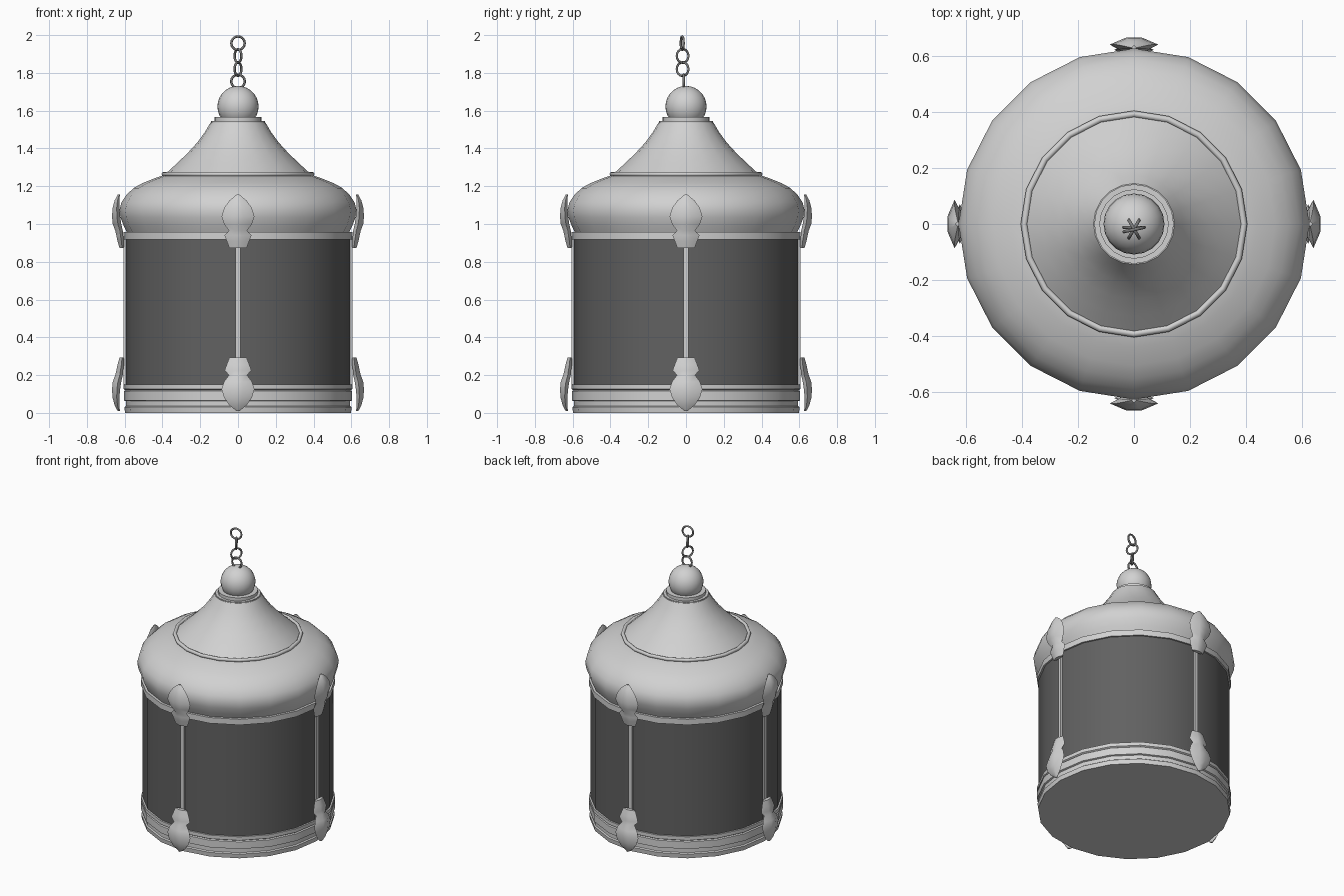
import bpy, bmesh, math
from mathutils import Matrix, Vector

SIDES = 20
cube = bpy.data.objects.get("Cube")
if cube:
    bpy.data.objects.remove(cube, do_unlink=True)


def material(name, value):
    mat = bpy.data.materials.new(name)
    mat.use_nodes = True
    colour = (value, value, value, 1)
    mat.diffuse_color = colour
    mat.node_tree.nodes["Principled BSDF"].inputs["Base Color"].default_value = colour
    return mat


silver = material("silver metal", 0.64)
glass = material("dark glass", 0.12)
iron = material("chain iron", 0.2)


def finish(name, bm, mat, angle=35):
    bmesh.ops.recalc_face_normals(bm, faces=bm.faces)
    mesh = bpy.data.meshes.new(name)
    bm.to_mesh(mesh)
    bm.free()
    mesh.materials.append(mat)
    obj = bpy.data.objects.new(name, mesh)
    bpy.context.collection.objects.link(obj)
    bpy.ops.object.select_all(action="DESELECT")
    obj.select_set(True)
    bpy.context.view_layer.objects.active = obj
    bpy.ops.object.shade_smooth_by_angle(angle=math.radians(angle))
    return obj


def loft(bm, rings, cyclic=False):
    """Bridge closed rings of points; cap the ends unless cyclic."""
    loops = [[bm.verts.new(p) for p in ring] for ring in rings]
    pairs = list(zip(loops, loops[1:]))
    if cyclic:
        pairs.append((loops[-1], loops[0]))
    else:
        bm.faces.new(loops[0])
        bm.faces.new(loops[-1])
    for a, b in pairs:
        for i in range(len(a)):
            j = (i + 1) % len(a)
            bm.faces.new((a[i], a[j], b[j], b[i]))


def circle(r, z, n=SIDES):
    return [(r * math.cos(math.tau * i / n), r * math.sin(math.tau * i / n), z)
            for i in range(n)]


def lathe(name, profile, mat, angle=35):
    bm = bmesh.new()
    loft(bm, [circle(r, z) for r, z in profile])
    return finish(name, bm, mat, angle)


def torus(name, major, minor, mat, n, m, matrix):
    bm = bmesh.new()
    steps = [math.tau * k / m for k in range(m)]
    loft(bm, [circle(major + minor * math.cos(a), minor * math.sin(a), n)
              for a in steps], cyclic=True)
    bm.transform(matrix)
    return finish(name, bm, mat, 65)


# Body: stepped base, glass drum and upper band
lathe("base", [(0.598, 0), (0.602, 0.03), (0.594, 0.036), (0.594, 0.062), (0.604, 0.066),
               (0.604, 0.115), (0.596, 0.12), (0.605, 0.126), (0.605, 0.15)], silver, 25)
lathe("glass_drum", [(0.594, 0.14), (0.594, 0.93)], glass)
lathe("upper_band", [(0.605, 0.918), (0.605, 0.957)], silver)

# Roof: bulging dome, edge ring, flared cone, collar and ball
lathe("dome", [(0.585, 0.95), (0.605, 0.99), (0.622, 0.035 + 1), (0.627, 1.075),
               (0.617, 1.115), (0.59, 1.155), (0.553, 1.19), (0.505, 1.217),
               (0.44, 1.243), (0.38, 1.262)], silver)
torus("roof_ring", 0.393, 0.012, silver, SIDES, 8, Matrix.Translation((0, 0, 1.264)))
lathe("roof_cone", [(0.388, 1.262), (0.33, 1.315), (0.27, 1.372), (0.215, 1.432),
                    (0.175, 1.487), (0.145, 1.538)], silver)
lathe("collar", [(0.142, 1.53), (0.142, 1.545), (0.124, 1.545), (0.124, 1.566)], silver)
bm = bmesh.new()
bmesh.ops.create_uvsphere(bm, u_segments=SIDES, v_segments=14, radius=0.109)
bm.transform(Matrix.Translation((0, 0, 1.622)))
finish("ball", bm, silver)

# Chain: linked rings, each turned about the vertical
for k, (z, y, turn) in enumerate([(1.755, -0.012, 0), (1.82, -0.018, 60),
                                  (1.89, -0.018, -60), (1.957, -0.02, 12)]):
    place = (Matrix.Translation((0, y, z))
             @ Matrix.Rotation(math.radians(turn), 4, "Z")
             @ Matrix.Rotation(math.pi / 2, 4, "X"))
    torus("chain_link_%d" % (k + 1), 0.036, 0.0065, iron, 16, 6, place)


# Leaf clasp section: height, half width, outer radius, depth
LEAF = [(1.155, 0.008, 0.637, 0.012), (1.125, 0.045, 0.653, 0.025),
        (1.085, 0.073, 0.664, 0.036), (1.04, 0.087, 0.667, 0.043),
        (1.0, 0.074, 0.663, 0.045), (0.965, 0.048, 0.65, 0.04),
        (0.94, 0.071, 0.644, 0.036), (0.91, 0.06, 0.638, 0.034),
        (0.872, 0.045, 0.627, 0.022)]


def leaf(name, turn, low):
    bm = bmesh.new()
    rings = []
    for z, w, r, d in LEAF:
        z = 1.165 - z if low else z
        rings.append([(r, -0.3 * w, z), (r, 0.3 * w, z), (r - 0.6 * d, w, z),
                      (r - d, 0.6 * w, z), (r - d, -0.6 * w, z), (r - 0.6 * d, -w, z)])
    loft(bm, rings)
    bm.transform(turn)
    finish(name, bm, silver, 50)


# Four uprights, each with a leaf clasp at both ends
for side, deg in (("left", 0), ("back", 90), ("right", 180), ("front", 270)):
    turn = Matrix.Rotation(math.radians(deg), 4, "Z")
    bm = bmesh.new()
    bmesh.ops.create_cube(bm, size=1)
    bm.transform(turn @ Matrix.Translation((0.594, 0, 0.54))
                 @ Matrix.Diagonal((0.022, 0.024, 0.8, 1)))
    finish(side + "_upright", bm, silver)
    leaf(side + "_upper_leaf", turn, False)
    leaf(side + "_lower_leaf", turn, True)
